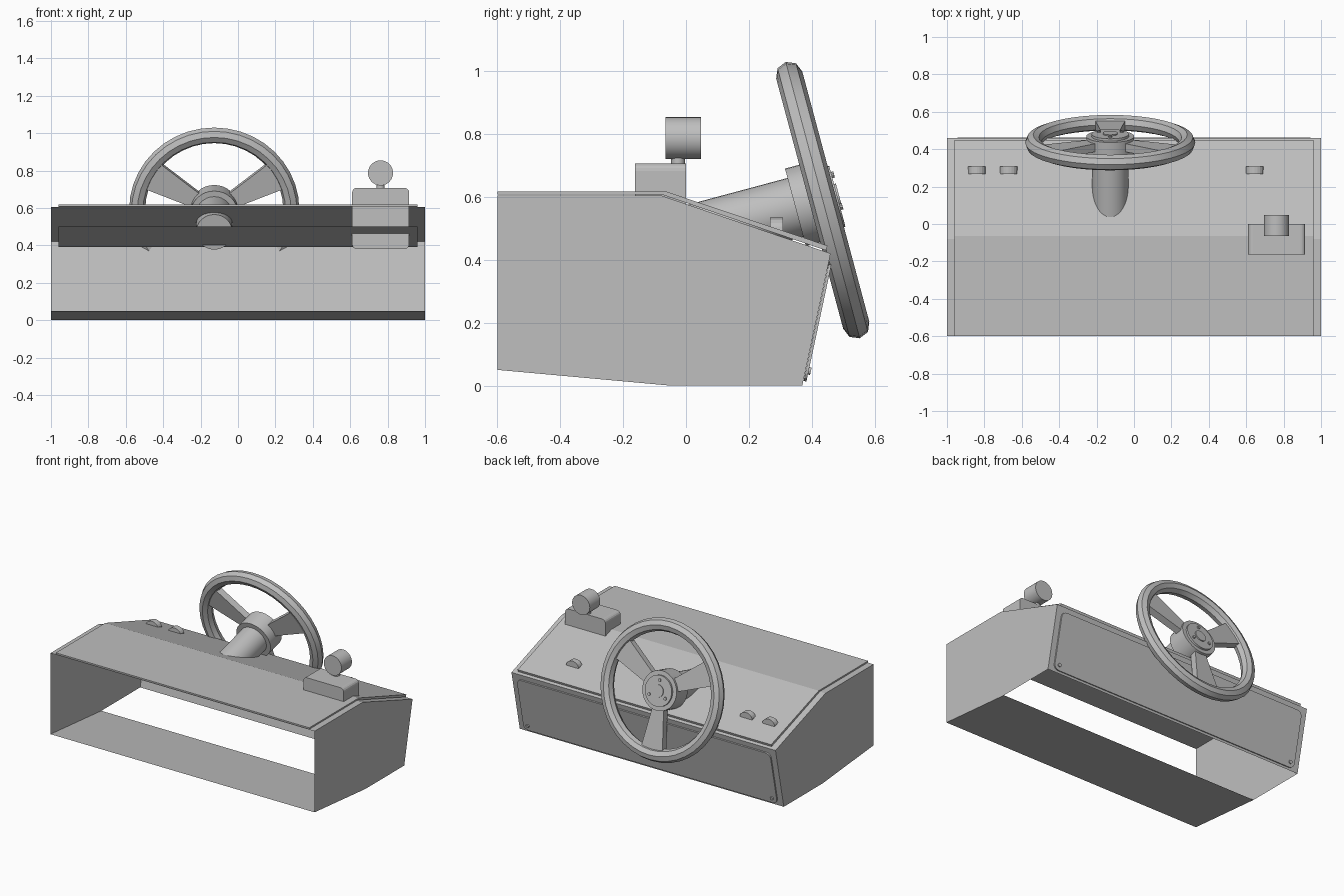
import bpy, bmesh, math
from mathutils import Matrix, Vector

if "Cube" in bpy.data.objects:
    bpy.data.objects.remove(bpy.data.objects["Cube"], do_unlink=True)

grey = bpy.data.materials.new("plain_grey")
grey.use_nodes = True
grey.diffuse_color = (0.52, 0.52, 0.52, 1)
grey.node_tree.nodes["Principled BSDF"].inputs["Base Color"].default_value = grey.diffuse_color


def finish(name, bm, matrix=Matrix(), smooth=False):
    """Turn a bmesh into a grey object."""
    bmesh.ops.recalc_face_normals(bm, faces=bm.faces)
    bm.transform(matrix)
    mesh = bpy.data.meshes.new(name)
    bm.to_mesh(mesh)
    bm.free()
    mesh.materials.append(grey)
    ob = bpy.data.objects.new(name, mesh)
    bpy.context.collection.objects.link(ob)
    if smooth:
        bpy.ops.object.select_all(action="DESELECT")
        ob.select_set(True)
        bpy.context.view_layer.objects.active = ob
        bpy.ops.object.shade_smooth_by_angle(angle=math.radians(30))
    return ob


def cylinder(name, radius, start, end, matrix, segments=32):
    """Cylinder along the local z axis from start to end."""
    bm = bmesh.new()
    bmesh.ops.create_cone(bm, cap_ends=True, segments=segments, radius1=radius, radius2=radius,
                          depth=end - start, matrix=Matrix.Translation((0, 0, (start + end) / 2)))
    return finish(name, bm, matrix, True)


def prism(name, outline, depth, matrix):
    """Flat outline in local xy, extruded along local z."""
    bm = bmesh.new()
    face = bm.faces.new([bm.verts.new((x, y, 0)) for x, y in outline])
    ext = bmesh.ops.extrude_face_region(bm, geom=[face])
    bmesh.ops.translate(bm, vec=(0, 0, depth),
                        verts=[v for v in ext["geom"] if isinstance(v, bmesh.types.BMVert)])
    return finish(name, bm, matrix)


def sheet(name, path, half):
    """Thin skin following a (y, z) path across the width."""
    bm = bmesh.new()
    rows = [[bm.verts.new((s * half, y, z)) for s in (-1, 1)] for y, z in path]
    for a, b in zip(rows, rows[1:]):
        bm.faces.new((a[0], a[1], b[1], b[0]))
    return finish(name, bm)


def rounded(x0, x1, y0, y1, r, steps=4):
    """Rounded rectangle outline."""
    pts = []
    corners = ((x1 - r, y1 - r), (x0 + r, y1 - r), (x0 + r, y0 + r), (x1 - r, y0 + r))
    for k, (cx, cy) in enumerate(corners):
        for i in range(steps + 1):
            a = math.pi / 2 * (k + i / steps)
            pts.append((cx + r * math.cos(a), cy + r * math.sin(a)))
    return pts


# Local axes (x, y, z) become world (y, z, x)
ACROSS = Matrix(((0, 0, 1, 0), (1, 0, 0, 0), (0, 1, 0, 0), (0, 0, 0, 1)))
UPRIGHT = Matrix.Rotation(math.pi / 2, 4, "X")

# Console housing: open at the front and under the rear half
profile = [(-0.6, 0.05), (-0.05, 0), (0.37, 0), (0.46, 0.42), (-0.08, 0.605), (-0.6, 0.605)]
sheet("console_floor", profile[:2], 1)
sheet("console_shell", profile[2:], 1)
for side, x in (("right", -1), ("left", 1)):
    bm = bmesh.new()
    bm.faces.new([bm.verts.new((x, y, z)) for y, z in profile])
    finish(side + "_wall", bm)

# Raised dash panel on top and hidden sloping shelf inside
dash = [(-0.6, 0.608), (-0.078, 0.608), (0.445, 0.43), (0.45, 0.445), (-0.065, 0.618), (-0.6, 0.618)]
prism("dash_panel", dash, 1.92, Matrix.Translation((-0.96, 0, 0)) @ ACROSS)
sheet("inner_shelf", [(-0.27, 0.5), (0.04, 0.39)], 0.96)

# Rear cover plate with two screws, lying on the leaning rear face
lean = math.atan2(0.09, 0.42)
rear = Matrix.Translation((0, 0.371, 0)) @ Matrix.Rotation(-lean, 4, "X") @ UPRIGHT
prism("rear_cover", rounded(-0.96, 0.96, 0.015, 0.395, 0.035), -0.009, rear)
for x in (-0.925, 0.925):
    cylinder("cover_screw", 0.012, -0.016, -0.008, rear @ Matrix.Translation((x, 0.05, 0)), 12)

# Steering column and hub, local z along the column
wheel = Matrix.Translation((-0.127, 0.435, 0.59)) @ Matrix.Rotation(math.radians(-75), 4, "X")
cylinder("steering_column", 0.097, -0.46, -0.05, wheel)
cylinder("column_collar", 0.128, -0.09, 0.035, wheel)
cylinder("hub_cap", 0.1, 0.03, 0.048, wheel)
cylinder("hub_button", 0.04, 0.04, 0.054, wheel)
for k in range(3):
    a = math.radians(30 + 120 * k)
    spot = Matrix.Translation((0.07 * math.cos(a), 0.07 * math.sin(a), 0))
    cylinder("hub_screw", 0.01, 0.04, 0.056, wheel @ spot, 10)

# Wheel rim: octagonal section swept round
bm = bmesh.new()
ring = [bm.verts.new((0.412 + 0.043 * math.cos(i * math.pi / 4), 0, 0.043 * math.sin(i * math.pi / 4)))
        for i in range(8)]
edges = [bm.edges.new((ring[i], ring[i - 1])) for i in range(8)]
bmesh.ops.spin(bm, geom=ring + edges, axis=(0, 0, 1), cent=(0, 0, 0), angle=2 * math.pi, steps=40)
bmesh.ops.remove_doubles(bm, verts=bm.verts, dist=0.0005)
finish("wheel_rim", bm, wheel, True)

# Three spokes that widen towards the rim
for k in range(3):
    turn = Matrix.Rotation(math.radians(90 + 120 * k), 4, "Z")
    prism("wheel_spoke", [(0.1, -0.04), (0.39, -0.082), (0.39, 0.082), (0.1, 0.04)], 0.045,
          wheel @ turn @ Matrix.Translation((0, 0, -0.025)))

# Half-round rocker switches on the slope
for x in (-0.84, -0.67, 0.645):
    half = [(0.047 * math.cos(i * math.pi / 10), 0.04 * math.sin(i * math.pi / 10)) for i in range(11)]
    prism("rocker_switch", half, 0.04, Matrix.Translation((x, 0.308, 0.494)) @ UPRIGHT)

# Control box with lever and round knob
prism("control_box", rounded(0.61, 0.915, 0.38, 0.707, 0.025), 0.163, UPRIGHT)
cylinder("lever_stem", 0.022, 0.69, 0.745, Matrix.Translation((0.762, -0.025, 0)), 16)
cylinder("lever_knob", 0.067, -0.048, 0.065, Matrix.Translation((0.762, 0, 0.787)) @ UPRIGHT)
